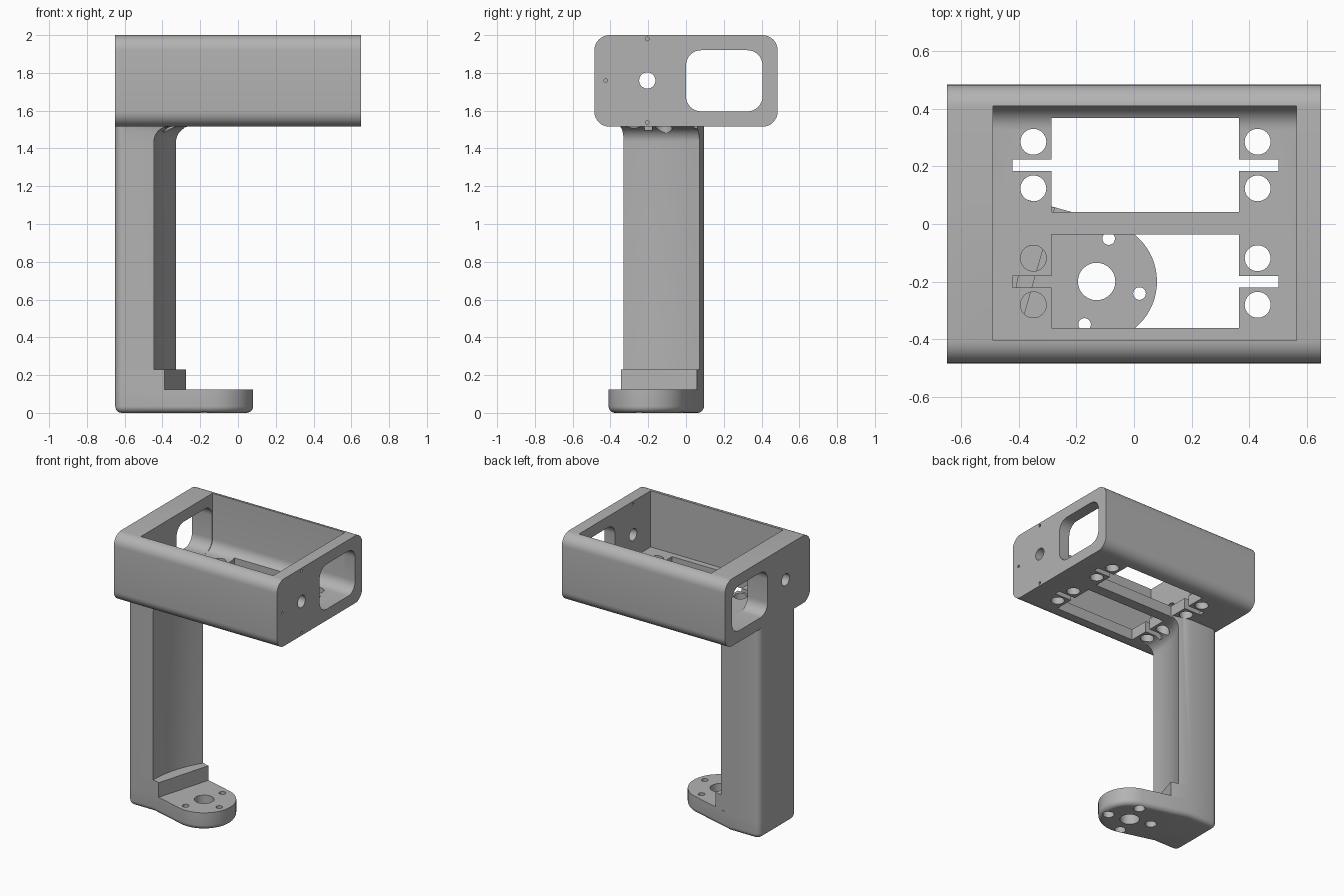
import bpy, bmesh, math
from mathutils import Vector

if "Cube" in bpy.data.objects:
    bpy.data.objects.remove(bpy.data.objects["Cube"])

grey = bpy.data.materials.new("plain grey")
grey.diffuse_color = (0.45, 0.45, 0.45, 1)
grey.use_nodes = True
grey.node_tree.nodes["Principled BSDF"].inputs["Base Color"].default_value = grey.diffuse_color


def arc(cx, cy, r, a0, a1, n):
    """Points on an arc, angles in degrees."""
    return [(cx + r * math.cos(math.radians(a0 + (a1 - a0) * i / n)),
             cy + r * math.sin(math.radians(a0 + (a1 - a0) * i / n))) for i in range(n + 1)]


def circle(cx, cy, r, n=32):
    return arc(cx, cy, r, 0, 360, n)[:-1]


def rect(x0, x1, y0, y1, r=0):
    if r == 0:
        return [(x0, y0), (x1, y0), (x1, y1), (x0, y1)]
    return (arc(x1 - r, y0 + r, r, -90, 0, 8) + arc(x1 - r, y1 - r, r, 0, 90, 8)
            + arc(x0 + r, y1 - r, r, 90, 180, 8) + arc(x0 + r, y0 + r, r, 180, 270, 8))


def inset(pts, d):
    """Shrink a counter-clockwise outline by d."""
    out = []
    for i, p in enumerate(pts):
        p, a, b = Vector(p), Vector(pts[i - 1]), Vector(pts[(i + 1) % len(pts)])
        e, f = (p - a).normalized(), (b - p).normalized()
        m = Vector((-e.y - f.y, e.x + f.x)).normalized()
        out.append(tuple(p + m * d / max(0.3, m.dot(Vector((-e.y, e.x))))))
    return out


def loft(name, sections):
    """Closed solid through rings of 3D points."""
    bm = bmesh.new()
    rings = [[bm.verts.new(p) for p in s] for s in sections]
    n = len(rings[0])
    for a, b in zip(rings, rings[1:]):
        for i in range(n):
            j = (i + 1) % n
            bm.faces.new((a[i], a[j], b[j], b[i]))
    bm.faces.new(rings[0][::-1])
    bm.faces.new(rings[-1])
    bmesh.ops.recalc_face_normals(bm, faces=bm.faces)
    me = bpy.data.meshes.new(name)
    bm.to_mesh(me)
    bm.free()
    me.materials.append(grey)
    ob = bpy.data.objects.new(name, me)
    bpy.context.collection.objects.link(ob)
    return ob


def prism_z(name, pts, z0, z1):
    return loft(name, [[(x, y, z) for x, y in pts] for z in (z0, z1)])


def prism_x(name, pts, x0, x1):
    return loft(name, [[(x, y, z) for y, z in pts] for x in (x0, x1)])


def cut(ob, cutters):
    bpy.context.view_layer.objects.active = ob
    for c in cutters:
        m = ob.modifiers.new("cut", 'BOOLEAN')
        m.operation, m.solver, m.object = 'DIFFERENCE', 'EXACT', c
        bpy.ops.object.modifier_apply(modifier=m.name)


# Housing: rounded sleeve with an open-topped cavity
housing = prism_x("housing", rect(-0.485, 0.485, 1.515, 2.0, 0.08), -0.65, 0.65)
cavity = [(-0.405, 1.595)] + arc(0.33, 1.675, 0.08, -90, 0, 8) + [(0.41, 2.1), (-0.405, 2.1)]
wall_cutters = [
    prism_x("cavity_cutter", cavity, -0.49, 0.565),
    prism_x("window_cutter", rect(0, 0.405, 1.596, 1.92, 0.08), -0.8, 0.8),
    prism_x("shaft_cutter", circle(-0.205, 1.76, 0.043), -0.8, 0.8),
]
for y, z in ((-0.205, 1.98), (-0.205, 1.537), (-0.425, 1.76)):
    wall_cutters.append(prism_x("pin_cutter", circle(y, z, 0.01, 12), 0.5, 0.8))

# Floor openings: two motor bays, each with wire slots and four screw holes
floor_cutters = []
for y, y0, y1 in ((0.205, 0.042, 0.368), (-0.2, -0.362, -0.037)):
    floor_cutters.append(prism_z("bay_cutter", rect(-0.287, 0.365, y0, y1), 1.3, 1.65))
    floor_cutters.append(prism_z("slot_cutter", rect(-0.422, 0.503, y - 0.02, y + 0.02), 1.495, 1.65))
    for x in (-0.35, 0.43):
        for dy in (-0.081, 0.081):
            floor_cutters.append(prism_z("screw_cutter", circle(x, y + dy, 0.045), 1.4, 1.65))
cut(housing, wall_cutters + floor_cutters)

# Leg: post with a hollowed inner face that flares into the housing
axis = Vector((0.963, -0.27))
back = ([(-0.41, 0.095)] + arc(-0.605, 0.05, 0.045, 90, 180, 6)
        + arc(-0.605, -0.285, 0.045, 180, 270, 6))
hollow = arc(0.285, -0.33, 0.73, 180, 147, 10)
hollow[-1] = (-0.328, 0.071)


def leg_ring(d, z):
    inner = [(x + axis.x * d, y + axis.y * d) for x, y in hollow]
    return [(x, y, z) for x, y in inner + back]


rings = [leg_ring(0, 0.23)]
for i in range(9):
    t = math.radians(i * 10)
    rings.append(leg_ring(0.08 * (1 - math.cos(t)), 1.435 + 0.08 * math.sin(t)))
rings[-1] = [(x, y, 1.515) for x, y, z in rings[-1]]
leg = loft("leg", rings)
cut(leg, floor_cutters)

# Step at the bottom of the leg
step_outline = [(-0.445, -0.33), (-0.39, -0.345), (-0.275, 0.057)] + back
step = prism_z("step", step_outline, 0.125, 0.23)

# Foot: slab ending in a round pad, lower edge rounded
cx, cy = -0.13, -0.2
outline = [(-0.445, -0.33)] + arc(cx, cy, 0.21, -105.7, 74.3, 32) + back
R = 0.035
foot_rings = []
for i in range(7):
    t = math.radians(i * 15)
    d = R * (1 - math.sin(t))
    z = R * (1 - math.cos(t))
    foot_rings.append([(x, y, z) for x, y in inset(outline, d)])
foot_rings.append([(x, y, 0.125) for x, y in outline])
foot = loft("foot", foot_rings)

# Pivot hole and four counterbored screw holes
foot_cutters = [prism_z("pivot_cutter", circle(cx, cy, 0.065), -0.1, 0.2)]
for k in range(4):
    a = math.radians(-15.7 + 90 * k)
    x, y = cx + 0.155 * math.cos(a), cy + 0.155 * math.sin(a)
    foot_cutters.append(prism_z("bolt_cutter", circle(x, y, 0.022, 20), -0.1, 0.124 if k == 2 else 0.2))
    foot_cutters.append(prism_z("bore_cutter", circle(x, y, 0.038, 20), -0.1, 0.05))
cut(foot, foot_cutters[:1] + foot_cutters[1:])

# Remove helpers, shade
for ob in list(bpy.data.objects):
    if "cutter" in ob.name:
        bpy.data.objects.remove(ob)
for ob in (housing, leg, step, foot):
    bpy.ops.object.select_all(action='DESELECT')
    ob.select_set(True)
    bpy.context.view_layer.objects.active = ob
    bpy.ops.object.shade_smooth_by_angle(angle=math.radians(30))
